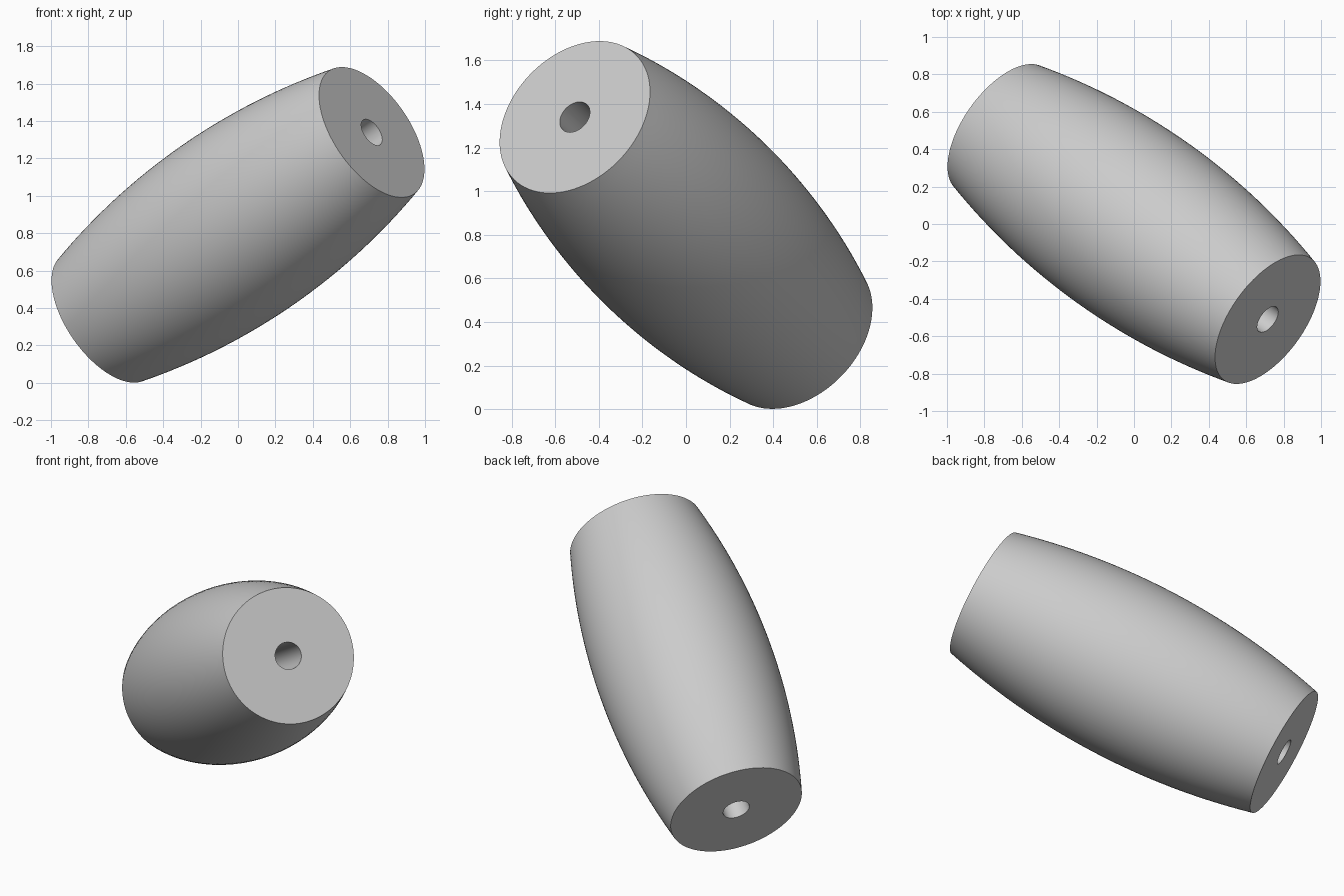
import bpy
import bmesh
import math
from mathutils import Vector

cube = bpy.data.objects.get("Cube")
if cube:
    bpy.data.objects.remove(cube, do_unlink=True)

END_RADIUS, MID_RADIUS, BORE_RADIUS = 0.40, 0.52, 0.08
SEGMENTS, RINGS = 96, 32
CENTRE = Vector((0, 0, 0.845))
HALF_AXIS = Vector((0.715, -0.51, 0.495))

grey = bpy.data.materials.new("light grey")
grey.use_nodes = True
colour = (0.6, 0.6, 0.6, 1)
grey.diffuse_color = colour
grey.node_tree.nodes["Principled BSDF"].inputs["Base Color"].default_value = colour

# Bulging side as a circular arc, closed by flat ends and a straight bore
half = HALF_AXIS.length
sag = MID_RADIUS - END_RADIUS
arc_radius = (half ** 2 + sag ** 2) / (2 * sag)
arc_angle = math.asin(half / arc_radius)
profile = [(BORE_RADIUS, -half)]
for i in range(RINGS + 1):
    a = arc_angle * (2 * i / RINGS - 1)
    profile.append((MID_RADIUS - arc_radius * (1 - math.cos(a)), arc_radius * math.sin(a)))
profile.append((BORE_RADIUS, half))

# Lathe the closed profile around z
bm = bmesh.new()
verts = [bm.verts.new((r, 0, z)) for r, z in profile]
edges = [bm.edges.new((verts[i - 1], verts[i])) for i in range(len(verts))]
bmesh.ops.spin(bm, geom=verts + edges, cent=(0, 0, 0), axis=(0, 0, 1),
               angle=2 * math.pi, steps=SEGMENTS, use_merge=False)
bmesh.ops.remove_doubles(bm, verts=bm.verts, dist=1e-4)
bmesh.ops.recalc_face_normals(bm, faces=bm.faces)
mesh = bpy.data.meshes.new("barrel_bead")
bm.to_mesh(mesh)
bm.free()
mesh.materials.append(grey)

# Tilt the bead onto its diagonal axis
bead = bpy.data.objects.new("barrel_bead", mesh)
bpy.context.collection.objects.link(bead)
bead.rotation_euler = HALF_AXIS.to_track_quat('Z', 'Y').to_euler()
bead.location = CENTRE

bpy.ops.object.select_all(action='DESELECT')
bead.select_set(True)
bpy.context.view_layer.objects.active = bead
bpy.ops.object.shade_smooth_by_angle(angle=math.radians(30))
